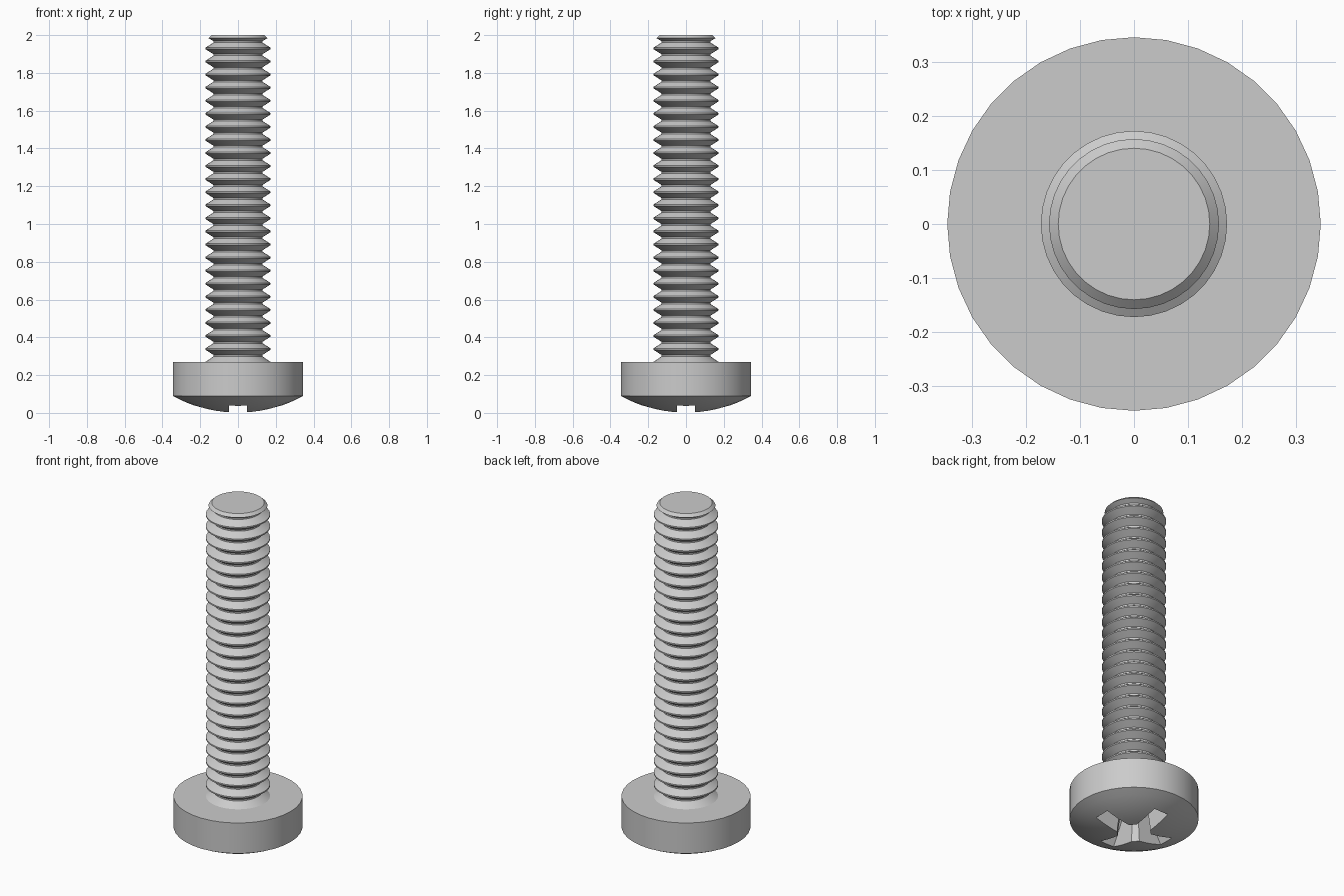
import bpy, bmesh, math

if "Cube" in bpy.data.objects:
    bpy.data.objects.remove(bpy.data.objects["Cube"])

steel = bpy.data.materials.new("steel_grey")
steel.diffuse_color = (0.6, 0.6, 0.6, 1)
steel.use_nodes = True
steel.node_tree.nodes["Principled BSDF"].inputs["Base Color"].default_value = steel.diffuse_color


def add_object(name, bm):
    bmesh.ops.recalc_face_normals(bm, faces=bm.faces)
    mesh = bpy.data.meshes.new(name)
    bm.to_mesh(mesh)
    bm.free()
    obj = bpy.data.objects.new(name, mesh)
    bpy.context.collection.objects.link(obj)
    mesh.materials.append(steel)
    return obj


def bridge(bm, low, high):
    n = len(low)
    for i in range(n):
        bm.faces.new((low[i], low[(i + 1) % n], high[(i + 1) % n], high[i]))


def stack(name, loops):
    """Closed solid through a stack of point loops."""
    bm = bmesh.new()
    rings = [[bm.verts.new(p) for p in loop] for loop in loops]
    for low, high in zip(rings, rings[1:]):
        bridge(bm, low, high)
    bm.faces.new(rings[0])
    bm.faces.new(rings[-1])
    return add_object(name, bm)


def lathe(name, profile, sides=36):
    angles = [math.tau * i / sides for i in range(sides)]
    return stack(name, [[(r * math.cos(a), r * math.sin(a), z) for a in angles]
                        for r, z in profile])


def smooth(obj, angle):
    bpy.ops.object.select_all(action='DESELECT')
    obj.select_set(True)
    bpy.context.view_layer.objects.active = obj
    bpy.ops.object.shade_smooth_by_angle(angle=math.radians(angle))


# Pan head: spherical cap below a straight rim
HEAD_R, DOME_H, HEAD_TOP = 0.345, 0.09, 0.27
ball = (HEAD_R ** 2 + DOME_H ** 2) / (2 * DOME_H)
radii = [HEAD_R * i / 8 for i in range(1, 9)]
dome = [(r, ball - math.sqrt(ball ** 2 - r * r)) for r in radii]
head = lathe("head", dome + [(HEAD_R, HEAD_TOP)])


# Tapered cross recess
def cross(length, half, inner, z):
    arm = [(length, -half), (length, half), (inner, half)]
    pts = []
    for q in range(4):
        c, s = round(math.cos(q * math.pi / 2)), round(math.sin(q * math.pi / 2))
        pts += [(x * c - y * s, x * s + y * c, z)
                for x, y in [(inner, -half)] + arm]
    return pts


cutter = stack("recess_cutter", [cross(0.245, 0.049, 0.08, -0.03),
                                 cross(0.225, 0.047, 0.075, 0.04),
                                 cross(0.11, 0.035, 0.055, 0.22)])
cutter.hide_render = True
cut = head.modifiers.new("recess", 'BOOLEAN')
cut.operation, cut.solver, cut.object = 'DIFFERENCE', 'EXACT', cutter
bpy.context.view_layer.objects.active = head
bpy.ops.object.modifier_apply(modifier=cut.name)
bpy.data.objects.remove(cutter)
smooth(head, 25)

# Threaded shank: ring-shaped ridges, with a flared foot and a chamfered tip
CREST, ROOT, PITCH, COUNT, FIRST = 0.172, 0.13, 0.0692, 24, 0.338
profile = [(0.172, HEAD_TOP - 0.01), (0.172, HEAD_TOP), (0.15, 0.285)]
for i in range(COUNT):
    z = FIRST + i * PITCH
    profile += [(ROOT, z - PITCH / 2 - 0.004), (ROOT, z - PITCH / 2 + 0.004),
                (CREST, z - 0.004), (CREST, z + 0.004)]
z = FIRST + (COUNT - 0.5) * PITCH
profile += [(ROOT, z - 0.004), (ROOT, z + 0.004), (0.157, 1.984), (0.14, 2.0)]
shank = lathe("threaded_shank", profile)
smooth(shank, 30)
